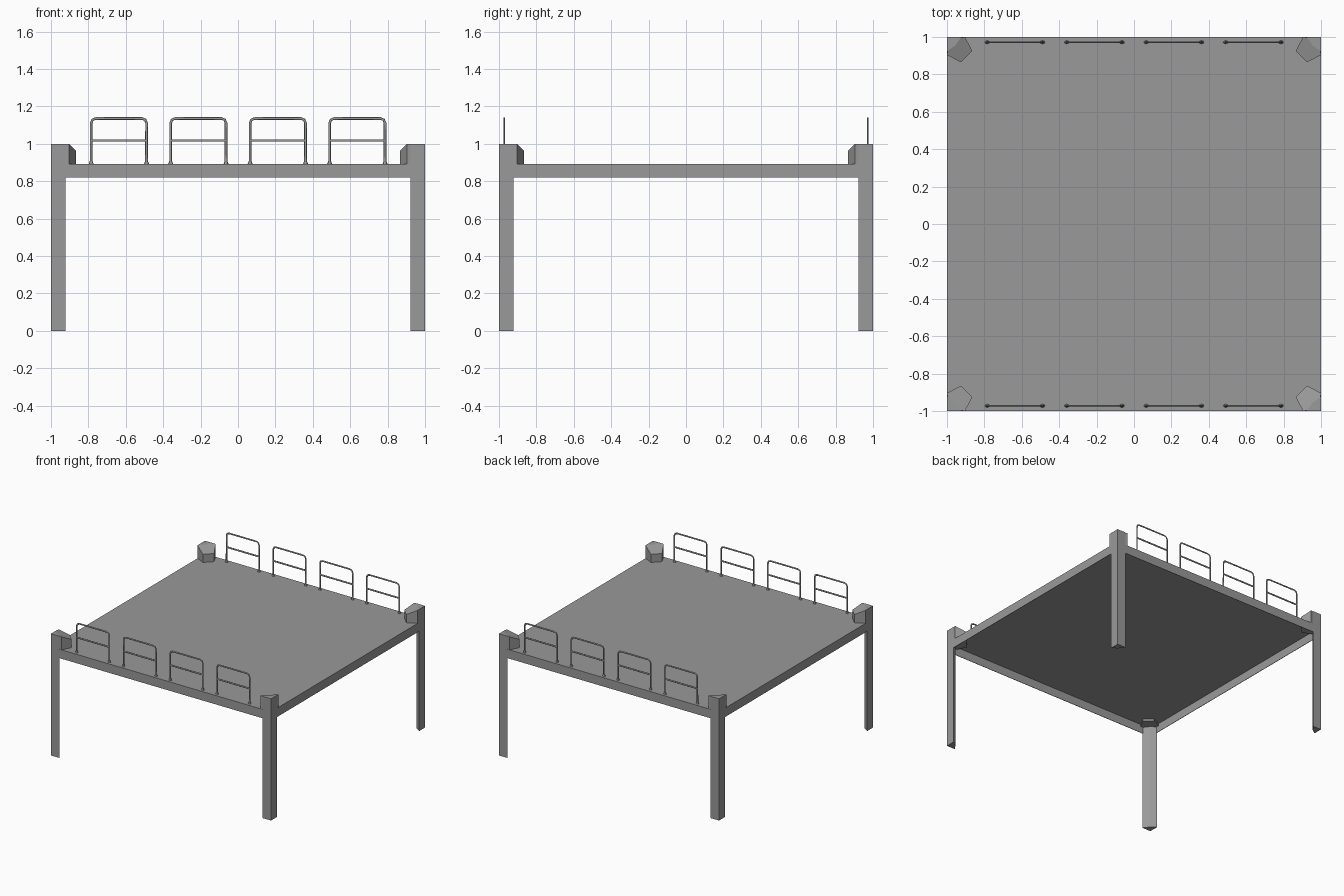
import bpy
import bmesh
import math
from mathutils import Matrix

if "Cube" in bpy.data.objects:
    bpy.data.objects.remove(bpy.data.objects["Cube"])

DECK_TOP, DECK_LOW, POST_TOP = 0.893, 0.82, 1.0

grey = bpy.data.materials.new("steel grey")
grey.use_nodes = True
grey.diffuse_color = (0.32, 0.32, 0.32, 1)
grey.node_tree.nodes["Principled BSDF"].inputs["Base Color"].default_value = grey.diffuse_color


def add_object(name, data):
    obj = bpy.data.objects.new(name, data)
    bpy.context.collection.objects.link(obj)
    data.materials.append(grey)
    return obj


def from_bmesh(name, bm):
    bmesh.ops.recalc_face_normals(bm, faces=bm.faces)
    mesh = bpy.data.meshes.new(name)
    bm.to_mesh(mesh)
    bm.free()
    return add_object(name, mesh)


def prism(name, outline, low, top):
    """Extrude an outline from low up to a height given by top(x, y)."""
    bm = bmesh.new()
    base = [bm.verts.new((x, y, low)) for x, y in outline]
    cap = [bm.verts.new((x, y, top(x, y))) for x, y in outline]
    bm.faces.new(base)
    bm.faces.new(cap)
    for i in range(len(base)):
        j = (i + 1) % len(base)
        bm.faces.new((base[i], base[j], cap[j], cap[i]))
    return from_bmesh(name, bm)


# Deck: a thin plate with a skirt, open underneath
bm = bmesh.new()
bmesh.ops.create_cube(bm, size=1, matrix=Matrix.Translation((0, 0, (DECK_TOP + DECK_LOW) / 2))
                      @ Matrix.Diagonal((2, 2, DECK_TOP - DECK_LOW, 1)))
bmesh.ops.delete(bm, geom=[f for f in bm.faces if f.normal.z < -0.5], context="FACES")
deck = from_bmesh("deck", bm)
shell = deck.modifiers.new("plate thickness", "SOLIDIFY")
shell.thickness = 0.005
shell.offset = -1

# Corner legs, each with a five-sided bollard whose top slopes inward
for side_x, side_name in ((-1, "right"), (1, "left")):
    for side_y, end_name in ((-1, "front"), (1, "back")):
        leg = [(0, 0), (0.077, 0), (0.045, 0.045), (0, 0.077)]
        prism(f"{end_name}_{side_name}_leg",
              [(side_x * (1 - a), side_y * (1 - b)) for a, b in leg],
              0, lambda x, y: POST_TOP)

        ring = [math.radians(225 + 72 * i) for i in range(5)]
        bollard = [(0.064 + 0.072 * math.cos(a), 0.064 + 0.072 * math.sin(a)) for a in ring]
        prism(f"{end_name}_{side_name}_bollard",
              [(side_x * (1 - max(a, 0)), side_y * (1 - max(b, 0))) for a, b in bollard],
              DECK_TOP - 0.02,
              lambda x, y: POST_TOP - 0.36 * max(0, 2 - abs(x) - abs(y) - 0.1))


def rail_curve(name, paths):
    """Tubes along paths in the x-z plane."""
    curve = bpy.data.curves.new(name, "CURVE")
    curve.dimensions = "3D"
    curve.bevel_depth = 0.007
    curve.bevel_resolution = 1
    curve.use_fill_caps = True
    for path in paths:
        spline = curve.splines.new("POLY")
        spline.points.add(len(path) - 1)
        for point, (x, z) in zip(spline.points, path):
            point.co = (x, 0, z, 1)
    return add_object(name, curve)


# Guard rails: four hoops with a middle bar along the front and the back
HALF, RAIL_TOP, BEND = 0.148, 1.135, 0.024
arc = [math.radians(a) for a in (0, 45, 90)]
right_bend = [(HALF - BEND + BEND * math.cos(a), RAIL_TOP - BEND + BEND * math.sin(a)) for a in arc]
left_bend = [(-x, z) for x, z in reversed(right_bend)]
hoop = [(HALF, DECK_TOP)] + right_bend + left_bend + [(-HALF, DECK_TOP)]
middle_bar = [(-HALF, 1.017), (HALF, 1.017)]

for y, end_name in ((-0.972, "front"), (0.972, "back")):
    for i in range(4):
        x = -0.637 + 0.425 * i
        rail = rail_curve(f"{end_name}_rail_{i + 1}", [hoop, middle_bar])
        rail.location = (x, y, 0)
        rail.scale.y = 0.6
        # Small tapered feet
        for foot_side in (-1, 1):
            bm = bmesh.new()
            bmesh.ops.create_cone(bm, cap_ends=True, segments=8, radius1=0.013, radius2=0.008,
                                  depth=0.014)
            foot = from_bmesh(f"{end_name}_rail_foot", bm)
            foot.location = (x + foot_side * HALF, y, DECK_TOP + 0.007)
            foot.scale.y = 0.7
